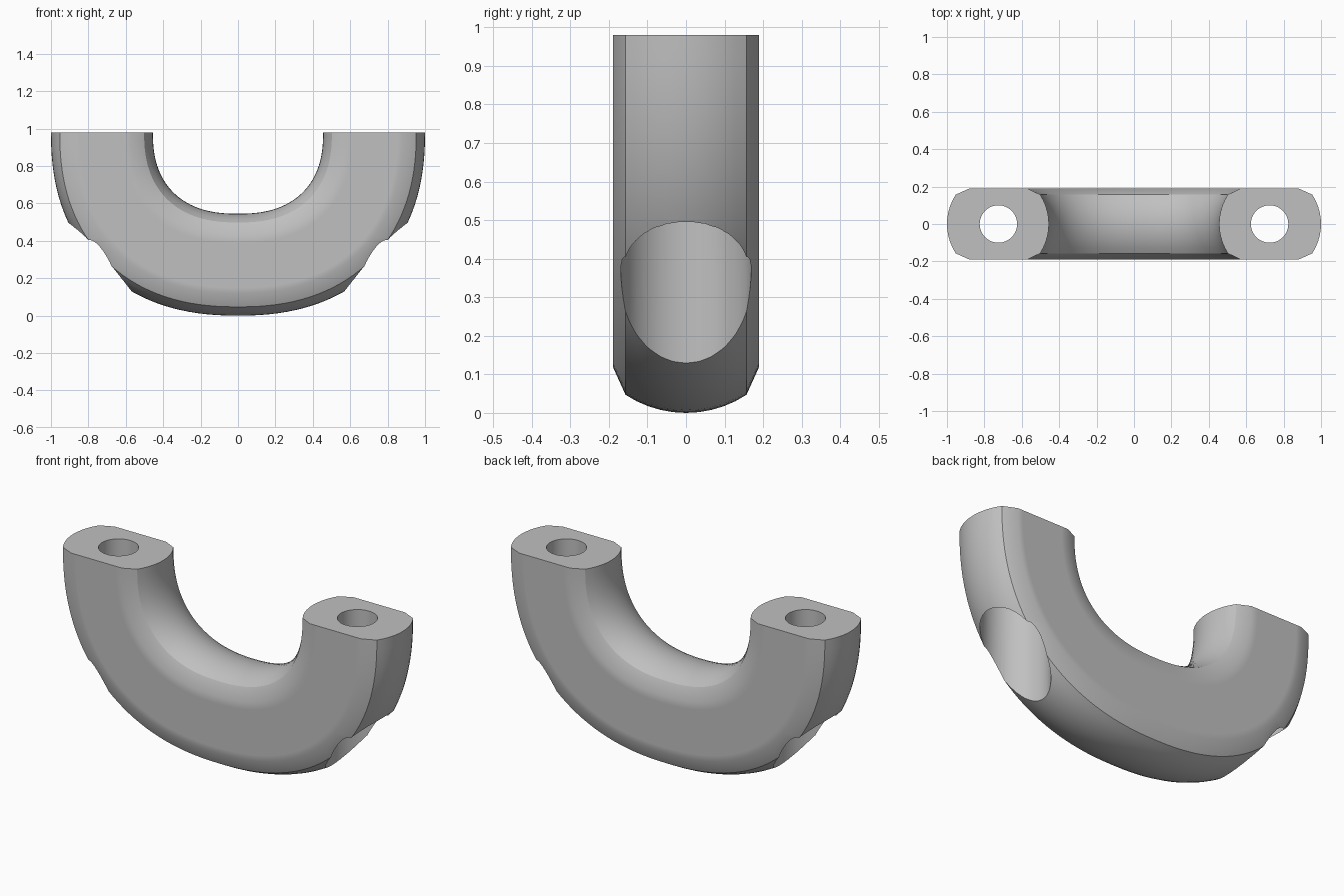
import bpy
import bmesh
import math

old = bpy.data.objects.get("Cube")
if old:
    bpy.data.objects.remove(old, do_unlink=True)

TOP = 0.98
INNER, OUTER = 0.455, 1.0
STEPS, ARC = 72, 10

grey = bpy.data.materials.new("light grey metal")
grey.use_nodes = True
COLOUR = (0.53, 0.53, 0.53, 1)
grey.diffuse_color = COLOUR
grey.node_tree.nodes["Principled BSDF"].inputs["Base Color"].default_value = COLOUR


def crown(crest, edge, half):
    """Shallow arc from -half to +half in y, bulging from edge to crest."""
    sag = abs(crest - edge)
    radius = (half * half + sag * sag) / (2 * sag)
    side = 1 if crest > edge else -1
    reach = math.asin(half / radius)
    points = []
    for i in range(ARC + 1):
        a = reach * (2 * i / ARC - 1)
        points.append((crest - side * radius * (1 - math.cos(a)), radius * math.sin(a)))
    return points


# Cross-section: flat sides, chamfered corners, crowned inner and outer faces
flat = [0.88, 0.85, 0.61, 0.57]
section = crown(OUTER, 0.953, 0.157)
section += [(r, 0.19) for r in flat]
section += crown(INNER, 0.502, 0.157)[::-1]
section += [(r, -0.19) for r in reversed(flat)]


def sweep_point(r, y, t):
    """Place a section point on the rounded U at angle t."""
    power = 2 / (2.4 - 0.12 * (r - INNER) / (OUTER - INNER))
    c, s = math.cos(t), max(0.0, math.sin(t))
    x = math.copysign(r * abs(c) ** power, c)
    return (x, y, TOP - (r - 0.02) * s ** power)


# U-shaped body
bm = bmesh.new()
rings = []
for i in range(STEPS + 1):
    t = math.pi * i / STEPS
    rings.append([bm.verts.new(sweep_point(r, y, t)) for r, y in section])
count = len(section)
for a, b in zip(rings, rings[1:]):
    for j in range(count):
        k = (j + 1) % count
        bm.faces.new((a[j], a[k], b[k], b[j]))
bm.faces.new(rings[0])
bm.faces.new(rings[-1])
bmesh.ops.recalc_face_normals(bm, faces=bm.faces)
mesh = bpy.data.meshes.new("u_clamp_body")
bm.to_mesh(mesh)
bm.free()
mesh.materials.append(grey)
body = bpy.data.objects.new("u_clamp_body", mesh)
bpy.context.collection.objects.link(body)


def drill(x, radius, low, high):
    """Cut a vertical round hole through the body."""
    bpy.ops.mesh.primitive_cylinder_add(vertices=64, radius=radius, depth=high - low,
                                        location=(x, 0, (low + high) / 2))
    cutter = bpy.context.object
    cutter.name = "hole_cutter"
    cutter.hide_render = True
    cutter.data.materials.append(grey)
    mod = body.modifiers.new("hole", "BOOLEAN")
    mod.operation = "DIFFERENCE"
    mod.solver = "EXACT"
    mod.object = cutter
    bpy.context.view_layer.objects.active = body
    bpy.ops.object.modifier_apply(modifier=mod.name)
    bpy.data.objects.remove(cutter, do_unlink=True)


# Bolt holes from the end faces, with wider head recesses from below
for side in (-1, 1):
    drill(side * 0.737, 0.169, -0.2, 0.7)
    drill(side * 0.725, 0.1, 0.3, 1.2)

bpy.ops.object.select_all(action="DESELECT")
body.select_set(True)
bpy.context.view_layer.objects.active = body
bpy.ops.object.shade_smooth_by_angle(angle=math.radians(30))
